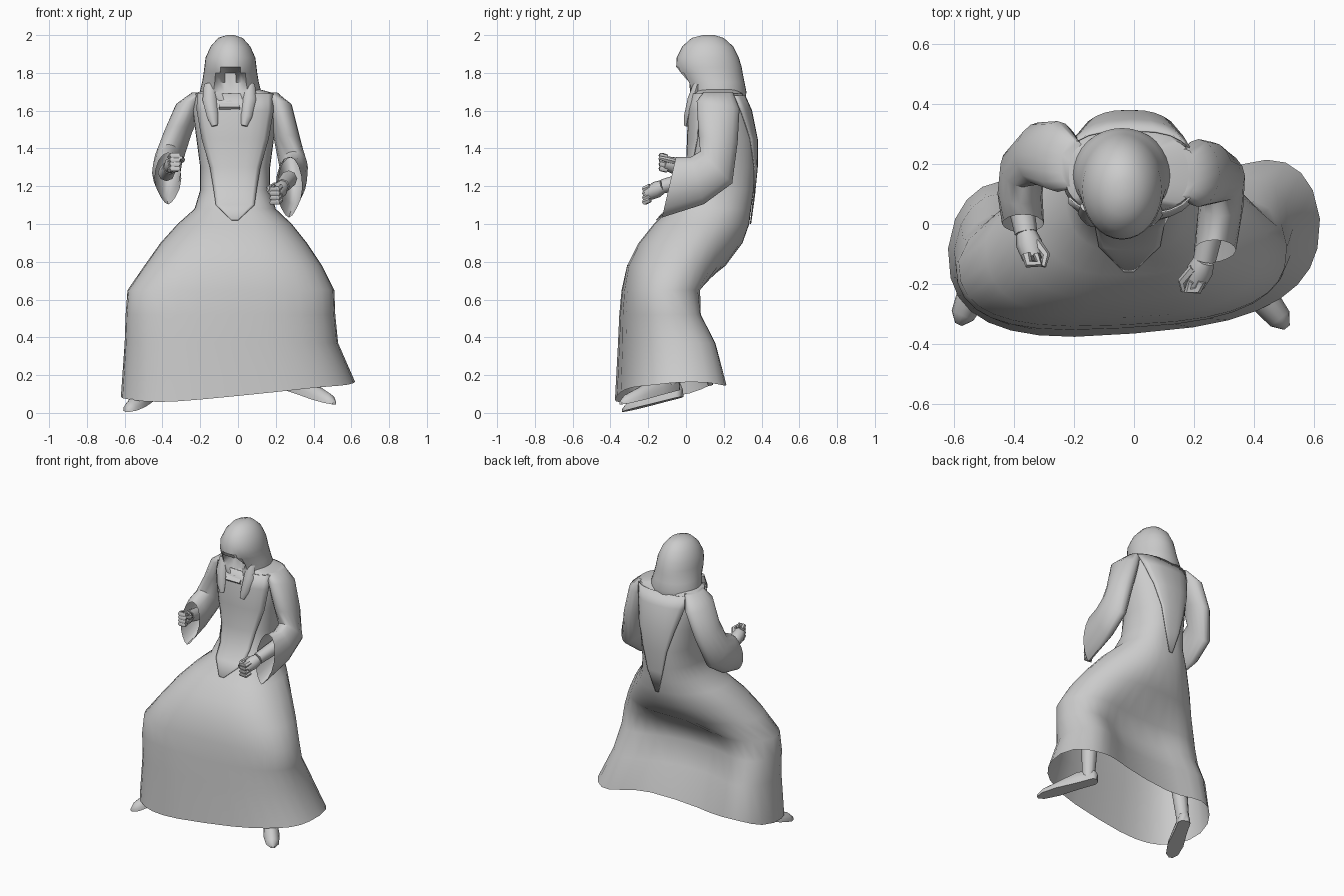
import bpy, bmesh, math
from mathutils import Vector

cube = bpy.data.objects.get("Cube")
if cube:
    bpy.data.objects.remove(cube)

cloth = bpy.data.materials.new("plain_grey")
cloth.use_nodes = True
GREY = (0.6, 0.6, 0.6, 1)
cloth.diffuse_color = GREY
cloth.node_tree.nodes["Principled BSDF"].inputs["Base Color"].default_value = GREY


def loft(name, rings, closed=True, cap_start=False, cap_end=False, angle=50, thick=0):
    """Skin a list of equal-length point rings."""
    bm = bmesh.new()
    rows = [[bm.verts.new(p) for p in ring] for ring in rings]
    n = len(rows[0])
    for a, b in zip(rows, rows[1:]):
        for i in range(n if closed else n - 1):
            j = (i + 1) % n
            bm.faces.new((a[i], a[j], b[j], b[i]))
    if cap_start:
        bm.faces.new(rows[0])
    if cap_end:
        bm.faces.new(rows[-1])
    bmesh.ops.remove_doubles(bm, verts=bm.verts, dist=0.0005)
    bmesh.ops.recalc_face_normals(bm, faces=bm.faces)
    mesh = bpy.data.meshes.new(name)
    bm.to_mesh(mesh)
    bm.free()
    obj = bpy.data.objects.new(name, mesh)
    bpy.context.collection.objects.link(obj)
    mesh.materials.append(cloth)
    if thick:
        mod = obj.modifiers.new("thickness", "SOLIDIFY")
        mod.thickness = thick
        mod.offset = 0
    bpy.ops.object.select_all(action="DESELECT")
    obj.select_set(True)
    bpy.context.view_layer.objects.active = obj
    bpy.ops.object.shade_smooth_by_angle(angle=math.radians(angle))


def tube(name, path, sides=8, flat=1.0):
    """Round limb through (x, y, z, radius) stations."""
    pts = [Vector(p[:3]) for p in path]
    rings = []
    for i, p in enumerate(path):
        d = (pts[min(i + 1, len(pts) - 1)] - pts[max(i - 1, 0)]).normalized()
        ref = Vector((0, 0, 1)) if abs(d.z) < 0.8 else Vector((0, 1, 0))
        u = d.cross(ref).normalized()
        v = u.cross(d)
        angs = [math.tau * k / sides for k in range(sides)]
        rings.append([pts[i] + p[3] * (u * math.cos(a) + v * flat * math.sin(a)) for a in angs])
    loft(name, rings, cap_start=True, cap_end=True)


def power(v, e):
    return math.copysign(abs(v) ** e, v)


# Robe sections: height, right, left, front, back, back taper, back dent
ROBE = [
    (1.73, -.13, .05, .08, .25, 0, 0),
    (1.69, -.23, .2, .04, .3, 0, 0),
    (1.6, -.24, .21, .02, .34, .2, 0),
    (1.45, -.22, .19, .015, .37, .2, 0),
    (1.3, -.2, .17, .01, .37, .2, 0),
    (1.18, -.2, .17, -.02, .36, .2, 0),
    (1.08, -.23, .2, -.09, .345, .2, 0),
    (1.0, -.32, .285, -.17, .335, .35, 0),
    (.9, -.41, .365, -.25, .3, .4, 0),
    (.78, -.495, .445, -.31, .23, .35, .02),
    (.65, -.585, .51, -.335, .14, .25, .1),
    (.52, -.595, .515, -.345, .16, .17, .17),
    (.37, -.6, .53, -.35, .25, .14, .2),
    (.12, -.62, .62, -.365, .3, .13, .18),
]


def robe_point(sec, a, grow=0.0):
    z, x0, x1, y0, y1, taper, dent = sec
    s, c = power(math.sin(a), .7), power(math.cos(a), .75)
    rear = max(0, -math.cos(a))
    w = ((x1 - x0) / 2 + grow) * (1 - taper * rear)
    x = (x0 + x1) / 2 + s * w
    y = (y0 + y1) / 2 - c * ((y1 - y0) / 2 + grow) - dent * rear ** 4
    # The skirt twists forward on the right side
    y += .08 * x * min(1, max(0, 1.2 - z))
    return Vector((x, y, z))


def section_at(z):
    for a, b in zip(ROBE, ROBE[1:]):
        if a[0] >= z >= b[0]:
            t = (a[0] - z) / (a[0] - b[0])
            return tuple(p + (q - p) * t for p, q in zip(a, b))


SEG = 32
angles = [math.tau * k / SEG for k in range(SEG)]
rings = [[robe_point(sec, a) for a in angles] for sec in ROBE]
# Uneven, slanting hem
for p, a in zip(rings[-1], angles):
    front = (1 + math.cos(a)) / 2
    p.z = front * (.09 + .1 * p.x) + (1 - front) * (.16 + .015 * math.sin(5 * a))
loft("robe", rings, cap_start=True)


# Pointed front and back panels following the robe
def panel(name, middle, rows):
    out = []
    for z, spread in rows:
        sec = section_at(z)
        out.append([robe_point(sec, math.radians(middle + spread * k / 4), .007) for k in range(-4, 5)])
    loft(name, out, closed=False, thick=.006)


panel("front_panel", 0, [(1.69, 60), (1.6, 55), (1.45, 50), (1.3, 36), (1.18, 28), (1.1, 20), (1.02, 1)])
panel("back_panel", 180, [(1.68, 60), (1.6, 55), (1.45, 42), (1.3, 27), (1.15, 13), (1.0, 1)])


# Wide sleeves with drooping cuffs: x, y, z, half width, half depth, tilt
def sleeve(name, stations):
    out = []
    for x, y, z, rx, r, tilt in stations:
        t = math.radians(tilt)
        axis = Vector((0, math.cos(t), -math.sin(t)))
        ring = []
        for a in angles[::2]:
            pinch = 1 - .4 * math.sin(t) * max(0, math.sin(a)) ** 2
            ring.append(Vector((x + rx * pinch * math.cos(a), y, z)) + axis * r * math.sin(a))
        out.append(ring)
    loft(name, out, cap_start=True)


sleeve("left_sleeve", [
    (.17, .17, 1.695, .04, .08, 0), (.215, .17, 1.63, .07, .115, 10),
    (.26, .17, 1.45, .07, .105, 10), (.295, .16, 1.3, .075, .12, 45),
    (.29, .06, 1.23, .075, .13, 75), (.27, -.09, 1.195, .07, .165, 103)])
sleeve("right_sleeve", [
    (-.2, .2, 1.695, .045, .08, 0), (-.255, .225, 1.63, .075, .12, 10),
    (-.32, .235, 1.48, .075, .11, 20), (-.37, .2, 1.33, .075, .12, 50),
    (-.38, .1, 1.27, .075, .13, 75), (-.37, .0, 1.24, .07, .14, 103)])


# Clenched hands
def hand(side, elbow, wrist, fist):
    e, w, f = Vector(elbow), Vector(wrist), Vector(fist)
    tube(side + "_forearm", [(*e, .045), (*w, .038)])
    d = (f - w).normalized()
    inward = Vector((1 if side == "right" else -1, 0, 0))
    tube(side + "_palm", [(*w, .035), (*((w + f) / 2), .044), (*(f + d * .015), .036)])
    for i in range(4):
        base = f + Vector((0, 0, .034 - .023 * i)) - inward * .02
        knuckle = base + d * .035
        bend = knuckle + inward * .034
        tip = bend - d * .035
        tube(f"{side}_finger_{i + 1}", [(*base, .016), (*knuckle, .016), (*bend, .015), (*tip, .012)], 6)
    root = w.lerp(f, .4) + Vector((0, 0, .02)) + inward * .025
    tube(side + "_thumb", [(*root, .016), (*(root + d * .05 + inward * .02), .015),
                           (*(root + d * .09), .01)], 6)


hand("left", (.27, .04, 1.24), (.235, -.12, 1.2), (.205, -.19, 1.165))
hand("right", (-.38, .08, 1.27), (-.36, -.03, 1.3), (-.34, -.1, 1.32))

# Hood: height, half width, front, back
HOOD = [(2.0, .02, .09, .15), (1.985, .065, .03, .2), (1.94, .105, -.02, .25),
        (1.88, .132, -.05, .28), (1.83, .138, -.052, .295), (1.8, .142, -.04, .3),
        (1.75, .15, -.01, .31), (1.7, .163, .01, .32), (1.65, .163, .015, .315),
        (1.61, .14, .03, .3)]
hood = []
for z, w, y0, y1 in HOOD:
    # Narrow arched face opening, deeper towards its top
    opening = .06 if z < 1.78 else .035 if z < 1.82 else 0
    ring = []
    for a in angles:
        y = (y0 + y1) / 2 - (y1 - y0) / 2 * math.cos(a)
        if math.cos(a) > 0 and w * abs(math.sin(a)) < opening:
            y += max(0, z - 1.64) * .6
        ring.append(Vector((-.04 + w * math.sin(a), y, z)))
    hood.append(ring)
loft("hood", hood, cap_start=True, cap_end=True, angle=60)

# Hanging hood ends and the collar between them
for side, x in (("right", -.135), ("left", .045)):
    out = 1 if side == "left" else -1
    tube(side + "_hood_end", [(x + out * .015, .06, 1.74, .03), (x + out * .015, .035, 1.66, .038),
                              (x, .01, 1.57, .03), (x - out * .012, 0, 1.52, .016)], flat=.7)
tube("collar", [(-.1, .025, 1.62, .025), (.01, .025, 1.62, .025)], 4)


# Shoes and lower legs
def foot(side, toe, heel, knee):
    t, h = Vector(toe), Vector(heel)
    rings = []
    for f, w, tall in ((-.06, .02, .05), (0, .04, .09), (.3, .042, .1),
                       (.65, .052, .065), (.9, .04, .045), (1, .012, .02)):
        c = h.lerp(t, f)
        u = (t - h).cross(Vector((0, 0, 1))).normalized()
        rings.append([c + u * w * math.cos(a) + Vector((0, 0, tall * max(0, math.sin(a))))
                      for a in angles[::2]])
    loft(side + "_shoe", rings, cap_start=True, cap_end=True)
    tube(side + "_leg", [(*(h.lerp(t, .1) + Vector((0, 0, .04))), .04), (*knee, .06)], 10)


foot("left", (.51, -.345, .045), (.28, -.06, .12), (.32, -.05, .5))
foot("right", (-.585, -.335, .005), (-.45, -.04, .08), (-.42, -.08, .5))
